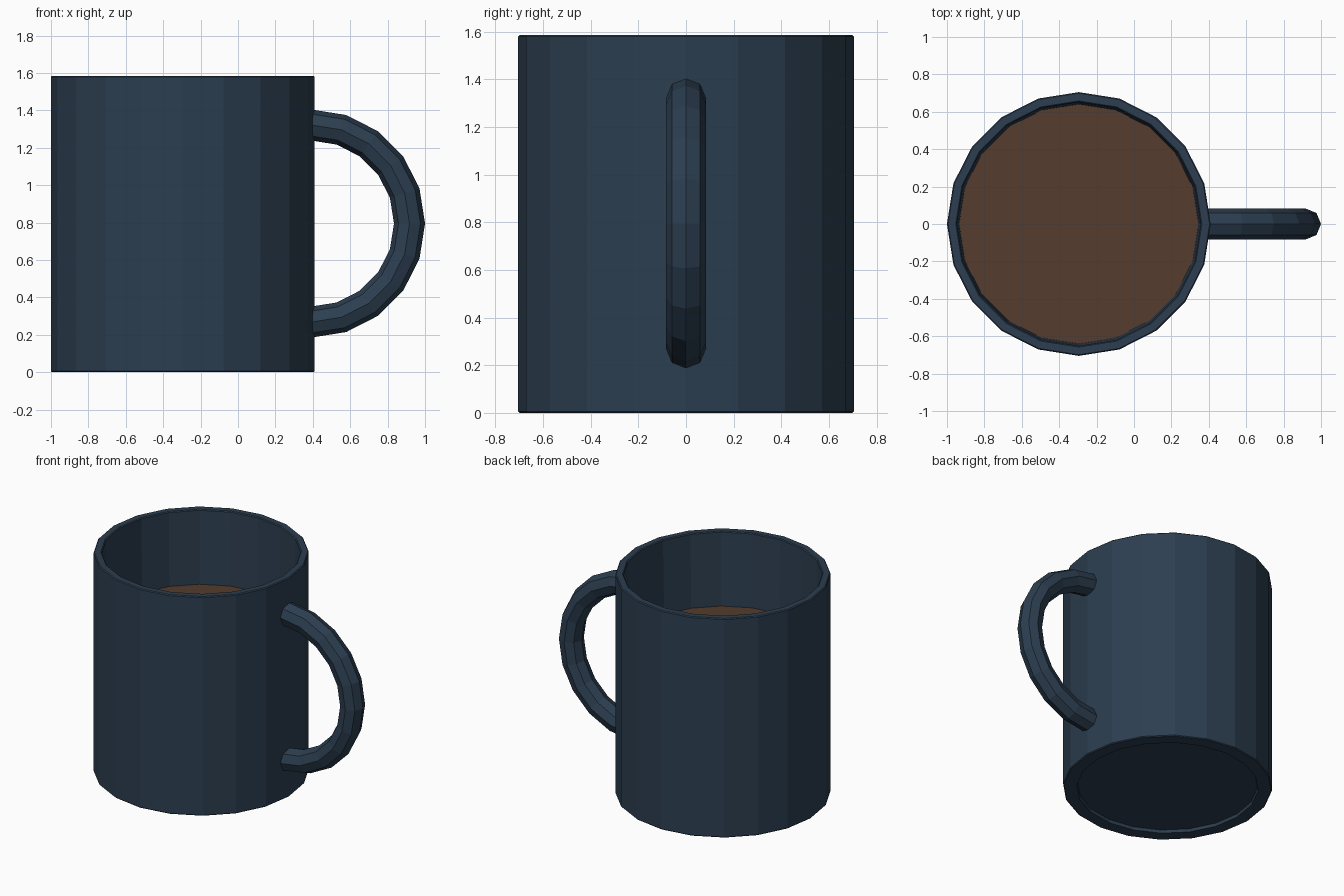
import bpy, bmesh, math

if "Cube" in bpy.data.objects:
    bpy.data.objects.remove(bpy.data.objects["Cube"])

SIDES = 20
CX = -0.295          # axis of the cup


def material(name, rgb):
    m = bpy.data.materials.new(name)
    m.diffuse_color = (*rgb, 1)
    m.use_nodes = True
    m.node_tree.nodes["Principled BSDF"].inputs["Base Color"].default_value = m.diffuse_color
    return m


def make_object(name, bm, mat):
    bmesh.ops.recalc_face_normals(bm, faces=bm.faces)
    me = bpy.data.meshes.new(name)
    bm.to_mesh(me)
    bm.free()
    me.materials.append(mat)
    ob = bpy.data.objects.new(name, me)
    bpy.context.collection.objects.link(ob)
    return ob


def bridge(bm, rings, cap=True):
    """Join successive vertex rings with quads and close both ends."""
    for a, b in zip(rings, rings[1:]):
        n = len(a)
        for i in range(n):
            j = (i + 1) % n
            bm.faces.new((a[i], a[j], b[j], b[i]))
    if cap:
        bm.faces.new(rings[0])
        bm.faces.new(rings[-1])


def lathe(name, profile, mat):
    bm = bmesh.new()
    rings = [[bm.verts.new((CX + r * math.cos(2 * math.pi * i / SIDES),
                            r * math.sin(2 * math.pi * i / SIDES), z))
              for i in range(SIDES)] for r, z in profile]
    bridge(bm, rings)
    return make_object(name, bm, mat)


navy = material("navy ceramic", (0.025, 0.048, 0.080))
brown = material("coffee brown", (0.091, 0.045, 0.027))

# Cup: recessed base, outer wall, rim, inner wall and inner floor
lathe("cup_body", [(0.607, 0.022), (0.612, 0.0), (0.699, 0.0), (0.705, 0.006),
                   (0.705, 1.579), (0.699, 1.585), (0.658, 1.585), (0.652, 1.579),
                   (0.640, 1.05), (0.630, 0.08)], navy)

# Coffee surface, a thin disc inside the cup
lathe("coffee", [(0.636, 1.04), (0.640, 1.05)], brown)

# Handle: half ring with an octagonal section, ends buried in the wall
bm = bmesh.new()
MAJOR, MINOR, HX, HZ = 0.527, 0.083, 0.39, 0.795
rings = []
for k in range(11):
    a = math.radians(-90 + 18 * k)
    ring = []
    for i in range(8):
        t = math.radians(45 * i)
        r = MAJOR + MINOR * math.cos(t)
        ring.append(bm.verts.new((HX + r * math.cos(a), MINOR * math.sin(t),
                                  HZ + r * math.sin(a))))
    rings.append(ring)
bridge(bm, rings)
make_object("handle", bm, navy)
